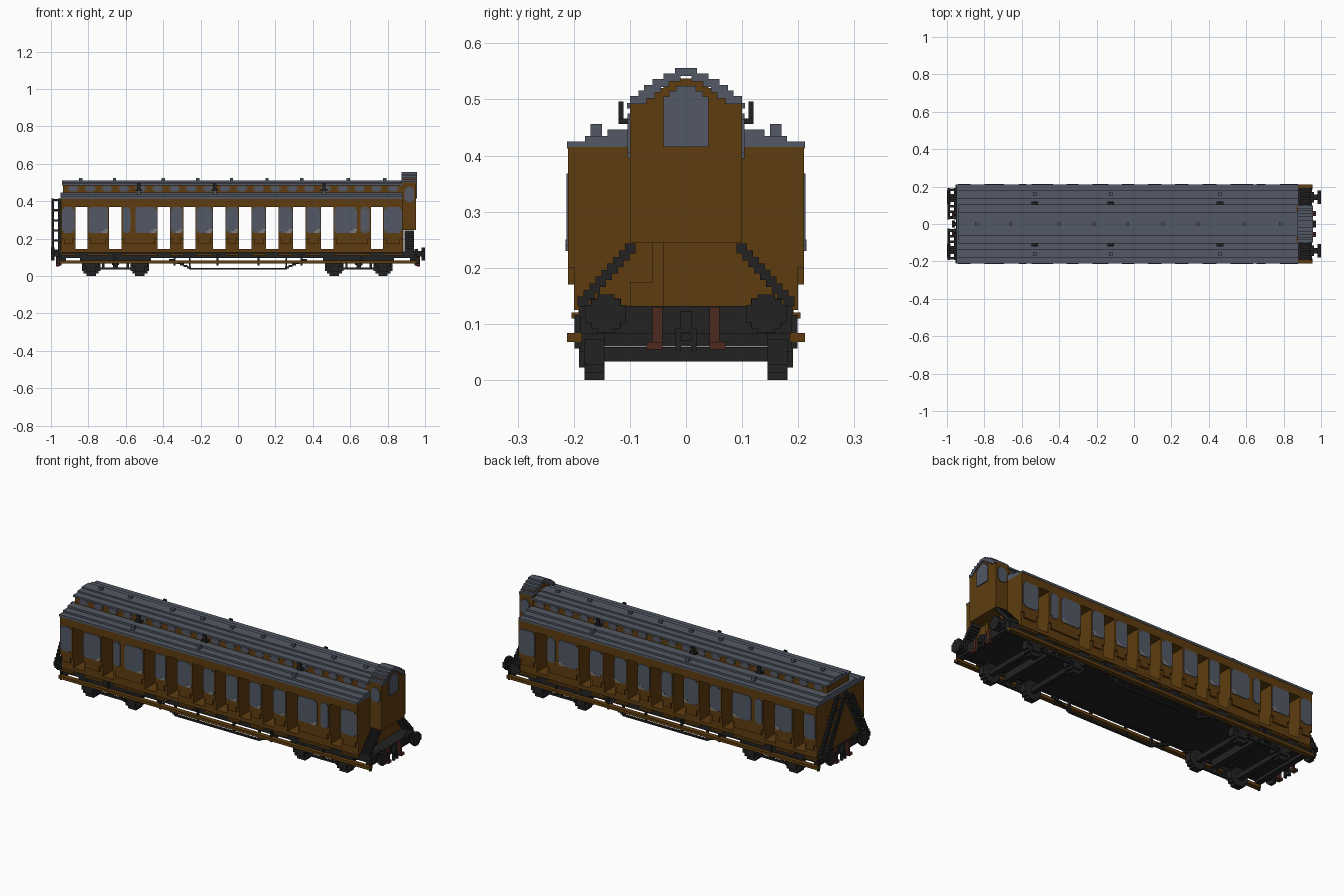
import bpy
import bmesh
from mathutils import Matrix, Vector

if "Cube" in bpy.data.objects:
    bpy.data.objects.remove(bpy.data.objects["Cube"], do_unlink=True)


def material(name, r, g, b):
    m = bpy.data.materials.new(name)
    m.use_nodes = True
    m.diffuse_color = (r, g, b, 1)
    bsdf = m.node_tree.nodes["Principled BSDF"]
    bsdf.inputs["Base Color"].default_value = (r, g, b, 1)
    bsdf.inputs["Roughness"].default_value = 0.8
    return m


BROWN = material("varnished brown", .112, .046, .005)
GREY = material("slate grey", .085, .099, .128)
BLACK = material("iron black", .016, .016, .016)
RUST = material("rust brown", .075, .024, .015)
PALE = material("pale grey", .2, .2, .21)


def part(name, mat, boxes, mirror=False):
    """One object made of boxes (x0, x1, y0, y1, z0, z1), optionally mirrored in y."""
    boxes = list(boxes)
    if mirror:
        boxes += [(a, b, -d, -c, e, f) for a, b, c, d, e, f in boxes]
    bm = bmesh.new()
    for x0, x1, y0, y1, z0, z1 in boxes:
        centre = Vector((x0 + x1, y0 + y1, z0 + z1)) / 2
        size = (x1 - x0, y1 - y0, z1 - z0, 1)
        bmesh.ops.create_cube(bm, size=1, matrix=Matrix.Translation(centre) @ Matrix.Diagonal(size))
    mesh = bpy.data.meshes.new(name)
    bm.to_mesh(mesh)
    bm.free()
    mesh.materials.append(mat)
    obj = bpy.data.objects.new(name, mesh)
    bpy.context.collection.objects.link(obj)


def rounded(x0, x1, z0, z1, y0, y1, c=.01):
    """Plate facing y with blocky rounded corners."""
    return [(x0 + c, x1 - c, y0, y1, z0, z1), (x0, x1, y0, y1, z0 + c, z1 - c)]


def around(x, y, z, w, d, h):
    return (x - w / 2, x + w / 2, y - d / 2, y + d / 2, z, z + h)


# Body bays between the open doorways
LEFT, RIGHT, DOOR = -.945, .88, .066
doors = [-.87, -.69, -.43, -.292, -.133, .005, .15, .295, .445, .71]
starts = [LEFT] + [d + DOOR for d in doors]
bays = list(zip(starts, doors + [RIGHT]))
part("bay_walls", BROWN, [(a, b, -.21, .21, .2, .372) for a, b in bays])
part("lower_bay_walls", BROWN, [(a, b, -.2, .2, .14, .2) for a, b in bays])
part("door_panels", BROWN, [(a + .015, b - .015, .2, .21, .17, .2) for a, b in bays], True)
part("upper_wall", BROWN, [(LEFT, RIGHT, -.21, .21, .37, .415)])
part("sill", BROWN, [(LEFT, RIGHT, -.2, .2, .125, .145)])

# Side windows with pale etched corners
windows, etchings = [], []
for i, (a, b) in enumerate(bays):
    if b - a < .18:
        spans = [(a + .004, b - .004)]
    elif a < 0:
        spans = [(a + .008, a + .05), (a + .075, b - .004)]
    else:
        spans = [(a + .004, b - .075), (b - .055, b - .008)]
    for s, e in spans:
        windows += rounded(s, e, .23, .368, .206, .213)
        if e - s > .06 and 0 < i < len(bays) - 1:
            etchings.append((e - .035, e - .005, .208, .215, .23, .24))
            etchings.append((e - .02, e, .208, .215, .24, .25))
part("side_windows", GREY, windows, True)
part("window_etching", PALE, etchings, True)

# Lower roof and clerestory
part("lower_roof", GREY, [
    (LEFT - .005, RIGHT, -.212, .212, .413, .425),
    (LEFT - .005, RIGHT, -.18, .18, .425, .435),
    (LEFT - .005, RIGHT, -.14, .14, .435, .446)])
part("clerestory_walls", BROWN, [(LEFT + .01, RIGHT, -.095, .095, .44, .49)])
part("clerestory_roof", GREY, [
    (LEFT + .005, RIGHT, -.105, .105, .484, .494),
    (LEFT + .005, RIGHT, -.065, .065, .494, .503),
    (LEFT + .005, RIGHT, -.03, .03, .503, .511)])
lights = []
for i in range(20):
    x = -.88 + i * .09
    lights += rounded(x - .03, x + .03, .452, .482, .09, .098)
part("clerestory_windows", GREY, lights, True)

# Roof vents and lamp brackets
part("roof_vents", GREY, [around(x, 0, .505, .018, .018, .02) for x in
                          (-.84, -.66, -.4, -.215, -.035, .155, .34, .59, .785)])
brackets = (-.53, -.125, .46)
part("side_vents", GREY, [around(x, .16, .43, .018, .02, .026) for x in brackets], True)
hooks = []
for x in brackets:
    hooks += [around(x, .107, .456, .036, .026, .01), around(x, .116, .456, .018, .009, .04)]
part("lamp_brackets", BLACK, hooks, True)

# Raised lookout at one end
part("lookout", BROWN, [(RIGHT - .01, .952, -.1, .1, .245, .5),
                        (RIGHT - .005, .952, -.075, .075, .5, .52),
                        (RIGHT - .005, .952, -.04, .04, .52, .537)])
half_widths = (.1, .085, .075, .06, .04, .02)
part("lookout_roof", GREY, [
    (RIGHT - .007, .956, w - .03, w, .492 + i * .01, .506 + i * .01)
    for i, w in enumerate(half_widths)], True)
part("lookout_end_window", GREY, [
    (.95, .957, -.04, .04, .415, .505),
    (.95, .957, -.03, .03, .505, .515),
    (.95, .957, -.018, .018, .515, .524)])
part("lookout_side_windows", GREY, rounded(.89, .942, .395, .475, .097, .104), True)
part("end_panel", BROWN, [(RIGHT, RIGHT + .006, -.06, -.04, .13, .245),
                          (RIGHT, RIGHT + .006, -.1, -.06, .13, .175)])

# Stepped ladders under the lookout
part("lookout_ladders", BLACK, [
    (.89, .942, .09 + i * .0105, .109 + i * .0105, .225 - i * .0118, .243 - i * .0118)
    for i in range(9)], True)

# Triangular ladder frame on the other end
frame = [(-.998, -.985, .025 + i * .0098, .045 + i * .0098, .39 - i * .018, .413 - i * .018)
         for i in range(16)]
frame += [(-.995, LEFT, .028 + i * .0295, .042 + i * .0295, .4 - i * .054, .411 - i * .054)
          for i in range(6)]
frame += [(-.962, LEFT, .025 + i * .0098, .045 + i * .0098, .39 - i * .018, .413 - i * .018)
          for i in range(16)]
part("end_ladder_frame", BLACK, frame, True)

# Underframe
part("floor", BLACK, [(LEFT, .95, -.182, .182, .1, .13)])
part("solebars", BLACK, [(LEFT, .95, .17, .19, .095, .13)], True)
part("buffer_beams", BLACK, [(s * .935 - .016, s * .935 + .016, -.19, .19, .083, .132) for s in (-1, 1)])
part("upper_steps", BROWN, [(a, b, .19, .204, .11, .12) for a, b in bays], True)
part("footboards", BROWN, [(-.955, .955, .185, .212, .068, .084)], True)
part("footboard_brackets", BLACK, [
    around(x, .193, .056, .01, .012, .06)
    for x in (-.95, -.66, -.34, -.11, .11, .34, .66, .95)], True)

# Truss rods
rods = [(-.26, .26, .172, .184, .034, .043)]
for s in (-1, 1):
    rods += [around(s * (.262 + i * .019), .178, .04 + i * .008, .022, .012, .012) for i in range(6)]
    rods.append(around(s * .258, .178, .036, .01, .012, .065))
part("truss_rods", BLACK, rods, True)


def disc_rows(x, z, r, y0, y1):
    """Blocky wheel facing y."""
    return [(x - r * w, x + r * w, y0, y1, z - r * h, z + r * h)
            for w, h in ((1, .45), (.8, .75), (.5, 1))]


# Bogies
wheels, frames, axles = [], [], []
for centre in (-.655, .645):
    frames += [(centre - .19, centre + .19, .176, .19, .083, .1),
               (centre - .1, centre + .1, .176, .188, .036, .046),
               around(centre, .182, .036, .025, .014, .06)]
    frames += [around(centre + s * .065, .182, .036, .012, .012, .06) for s in (-1, 1)]
    axles.append((centre - .02, centre + .02, -.18, .18, .06, .1))
    for s in (-1, 1):
        x = centre + s * .13
        wheels += disc_rows(x, .05, .05, .145, .181)
        frames += [around(x, .184, .022, .05, .014, .07), around(x, .184, .05, .084, .014, .036)]
        axles.append(around(x, 0, .033, .025, .33, .026))
part("wheels", BLACK, wheels, True)
part("bogie_frames", BLACK, frames, True)
part("axles", BLACK, axles)

# Buffers, couplings and brake hoses at both ends
buffers, hoses, couplings = [], [], []
for s in (-1, 1):
    for w, h in ((.036, .016), (.026, .026), (.016, .034)):
        buffers.append((s * .991 - .009, s * .991 + .009, .143 - w, .143 + w, .118 - h, .118 + h))
    buffers += [around(s * .965, .143, .103, .05, .03, .03),
                around(s * .953, .143, .095, .02, .055, .05)]
    hoses += [around(s * .957, .051, .06, .014, .018, .07), around(s * .963, .056, .054, .02, .028, .014)]
    couplings += [around(s * .96, 0, .085, .025, .022, .038),
                  around(s * .965, .014, .052, .014, .01, .04),
                  around(s * .965, -.014, .052, .014, .01, .04),
                  around(s * .965, 0, .06, .014, .03, .01)]
part("buffers", BLACK, buffers, True)
part("brake_hoses", RUST, hoses, True)
part("couplings", BLACK, couplings)
